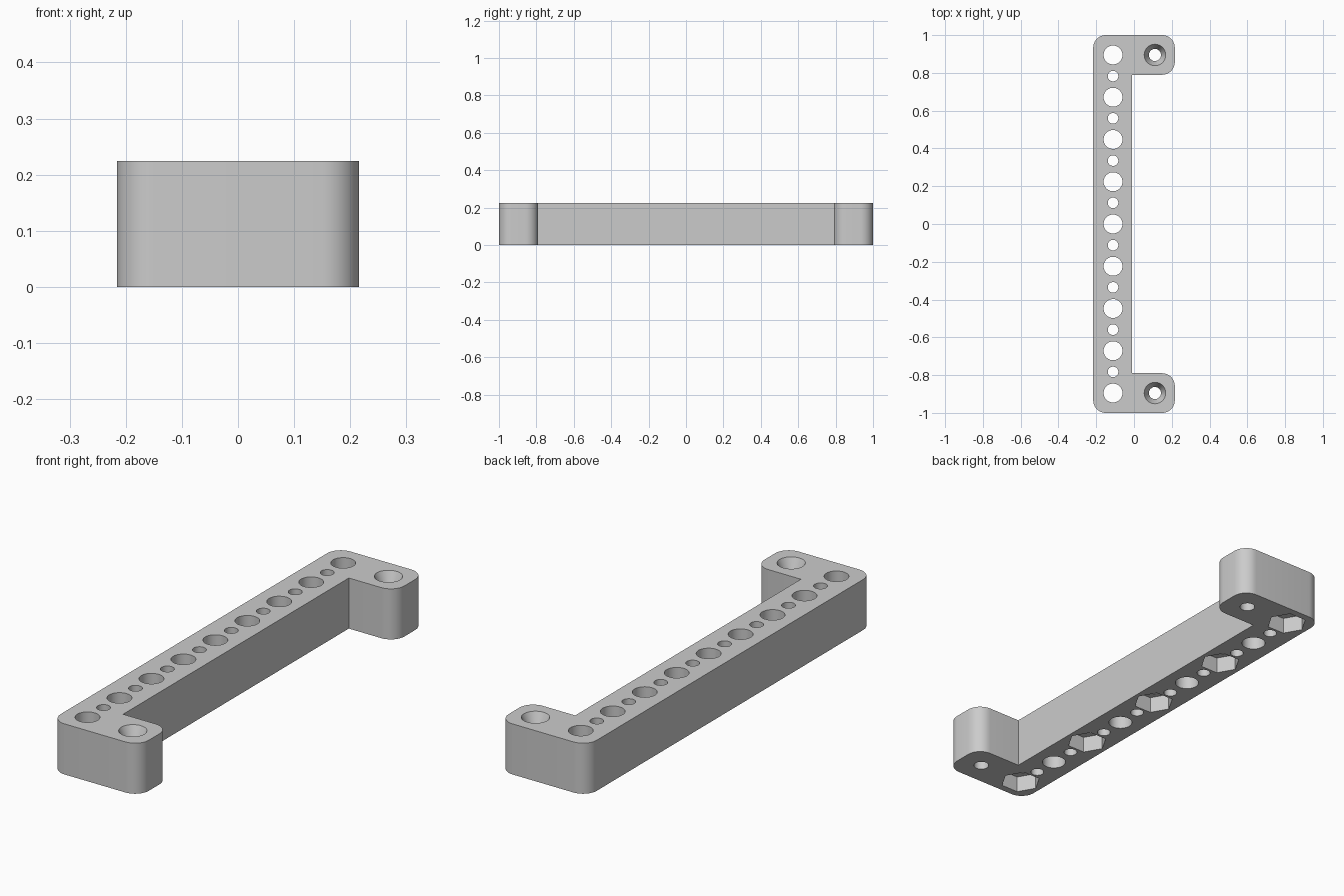
import bpy, bmesh, math

cube = bpy.data.objects.get("Cube")
if cube:
    bpy.data.objects.remove(cube, do_unlink=True)

HEIGHT, HALF_W = 0.224, 0.216
BAR_EDGE, ARM_EDGE, CORNER = -0.01, 0.79, 0.067
PITCH, HOLE_X = 0.2237, 0.111
END_Y = 4 * PITCH

grey = bpy.data.materials.new("plain grey")
grey.use_nodes = True
colour = (0.6, 0.6, 0.6, 1)
grey.diffuse_color = colour
grey.node_tree.nodes["Principled BSDF"].inputs["Base Color"].default_value = colour


def finish(name, bm):
    bmesh.ops.recalc_face_normals(bm, faces=bm.faces)
    mesh = bpy.data.meshes.new(name)
    bm.to_mesh(mesh)
    bm.free()
    mesh.materials.append(grey)
    ob = bpy.data.objects.new(name, mesh)
    bpy.context.collection.objects.link(ob)
    return ob


def add_loops(bm, loops):
    """Skin a stack of equal point rings and cap both ends."""
    rings = [[bm.verts.new(p) for p in loop] for loop in loops]
    n = len(rings[0])
    for low, high in zip(rings, rings[1:]):
        for i in range(n):
            j = (i + 1) % n
            bm.faces.new((low[i], low[j], high[j], high[i]))
    bm.faces.new(rings[0][::-1])
    bm.faces.new(rings[-1])


def add_round(bm, x, y, profile, sides=48):
    """Stack of rings given as (radius, height)."""
    add_loops(bm, [[(x + r * math.cos(math.tau * i / sides),
                     y + r * math.sin(math.tau * i / sides), z)
                    for i in range(sides)] for r, z in profile])


def rounded(cx, cy, start):
    """Quarter arc about a corner centre."""
    return [(cx + CORNER * math.cos(math.radians(start + a * 9)),
             cy + CORNER * math.sin(math.radians(start + a * 9))) for a in range(11)]


# Bracket body: long bar with a short arm at each end
ix, iy = HALF_W - CORNER, 1 - CORNER
outline = (rounded(-ix, -iy, 180) + rounded(ix, -iy, 270)
           + rounded(ix, -ARM_EDGE - CORNER, 0)
           + [(BAR_EDGE, -ARM_EDGE), (BAR_EDGE, ARM_EDGE)]
           + rounded(ix, ARM_EDGE + CORNER, 270)
           + rounded(ix, iy, 0) + rounded(-ix, iy, 90))
bm = bmesh.new()
add_loops(bm, [[(x, y, z) for x, y in outline] for z in (0, HEIGHT)])
bracket = finish("bracket", bm)

# Through holes: wide and narrow ones alternate along the bar
low, high = -0.05, HEIGHT + 0.02
bm = bmesh.new()
for k in range(-8, 9):
    r = 0.028 if k % 2 else 0.05
    add_round(bm, -HOLE_X, k * PITCH / 2, [(r, low), (r, high)])

# Countersunk screw holes in the arms
for y in (-END_Y, END_Y):
    add_round(bm, HOLE_X, y, [(0.032, low), (0.032, HEIGHT - 0.055),
                              (0.057, HEIGHT), (0.066, high)])
hole_cutter = finish("hole_cutter", bm)

# Six-sided nut pockets under every second wide hole
bm = bmesh.new()
for k in range(-2, 3):
    add_round(bm, -HOLE_X, k * 2 * PITCH, [(0.085, low), (0.085, 0.073)], 6)
pocket_cutter = finish("pocket_cutter", bm)

bpy.ops.object.select_all(action="DESELECT")
bracket.select_set(True)
bpy.context.view_layer.objects.active = bracket
for cutter in (hole_cutter, pocket_cutter):
    mod = bracket.modifiers.new(cutter.name, "BOOLEAN")
    mod.operation, mod.solver, mod.object = "DIFFERENCE", "EXACT", cutter
    bpy.ops.object.modifier_apply(modifier=mod.name)
    bpy.data.objects.remove(cutter, do_unlink=True)

bpy.ops.object.shade_smooth_by_angle(angle=math.radians(20))
